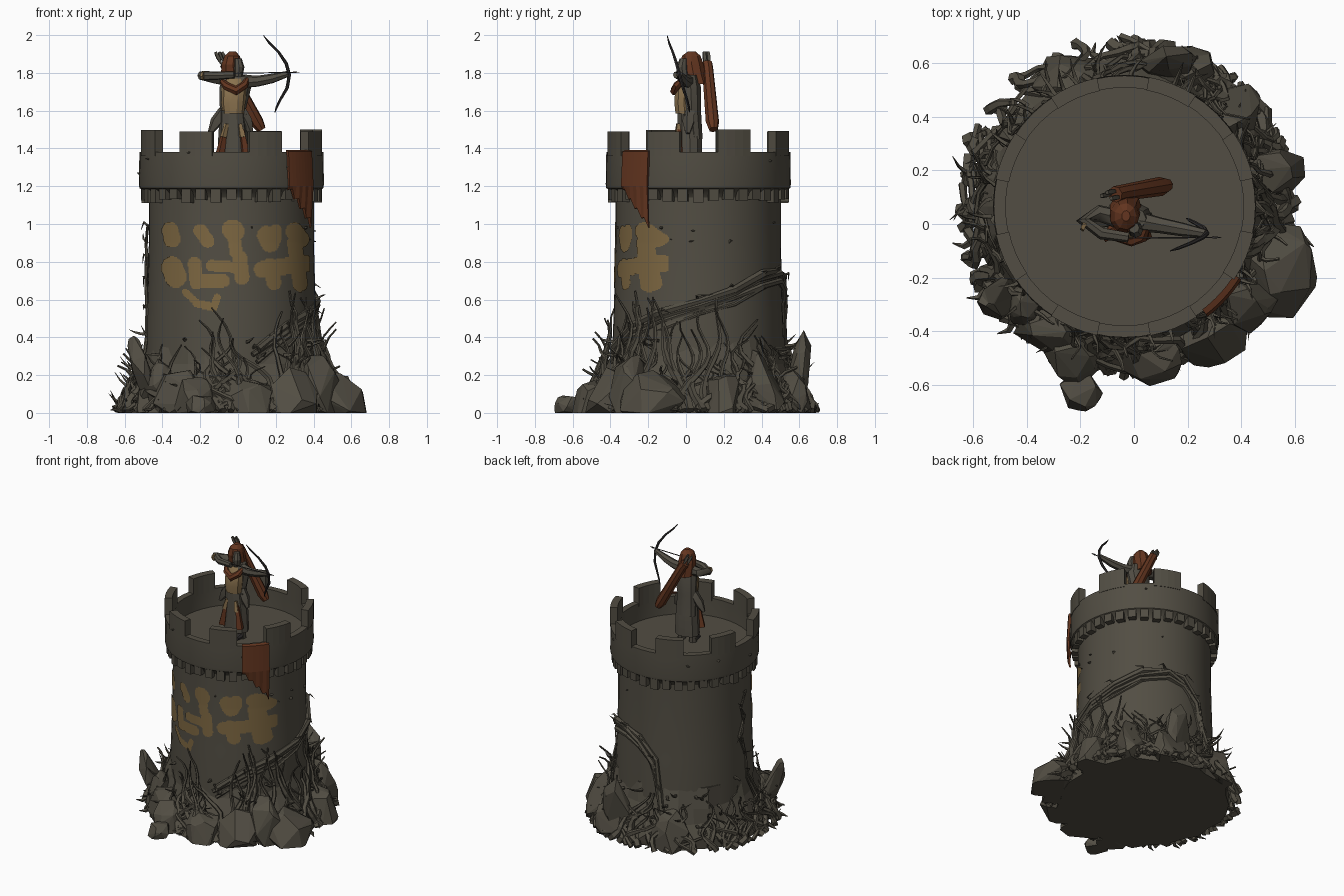
import bpy, bmesh, math, random
from mathutils import Vector

if "Cube" in bpy.data.objects:
    bpy.data.objects.remove(bpy.data.objects["Cube"])

random.seed(11)
U = random.uniform
CX, CY = -0.035, 0.065          # tower axis


def material(name, rgb):
    m = bpy.data.materials.new(name)
    m.diffuse_color = (*rgb, 1)
    m.use_nodes = True
    m.node_tree.nodes["Principled BSDF"].inputs["Base Color"].default_value = m.diffuse_color
    return m


STONE = material("stone", (.084, .075, .056))
ROCK = material("rock", (.084, .075, .056))
ROOT = material("root bark", (.083, .074, .055))
PAINT = material("ochre paint", (.205, .135, .053))
TAN = material("tan cloth", (.25, .165, .075))
RUST = material("rust cloth", (.125, .036, .014))
GREY = material("grey cloth", (.083, .074, .057))
DARK = material("dark wood", (.03, .027, .027))


def finish(bm, name, mat, smooth=None):
    bmesh.ops.recalc_face_normals(bm, faces=bm.faces)
    me = bpy.data.meshes.new(name)
    bm.to_mesh(me)
    bm.free()
    me.materials.append(mat)
    ob = bpy.data.objects.new(name, me)
    bpy.context.collection.objects.link(ob)
    if smooth:
        bpy.ops.object.select_all(action='DESELECT')
        ob.select_set(True)
        bpy.context.view_layer.objects.active = ob
        bpy.ops.object.shade_smooth_by_angle(angle=math.radians(smooth))
    return ob


def polar(deg, r, z):
    a = math.radians(deg)
    return Vector((CX + r * math.cos(a), CY + r * math.sin(a), z))


def skin(bm, rings, close=False):
    """Bridge vertex rings with quads and cap the ends."""
    n = len(rings[0])
    for a, b in list(zip(rings, rings[1:])) + ([(rings[-1], rings[0])] if close else []):
        for i in range(n):
            j = (i + 1) % n
            bm.faces.new((a[i], a[j], b[j], b[i]))
    if not close:
        bm.faces.new(rings[0])
        bm.faces.new(rings[-1])


def lathe(name, profile, mat, n, smooth=30, close=False, wobble=0):
    bm = bmesh.new()
    rings = [[bm.verts.new(polar(i * 360 / n, r + U(-wobble, wobble), z)) for i in range(n)]
             for r, z in profile]
    skin(bm, rings, close)
    return finish(bm, name, mat, smooth)


def loft(name, sections, mat, n=10, smooth=30):
    """Stacked ellipses (x, y, z, rx, ry)."""
    bm = bmesh.new()
    rings = [[bm.verts.new((x + rx * math.cos(2 * math.pi * i / n),
                            y + ry * math.sin(2 * math.pi * i / n), z)) for i in range(n)]
             for x, y, z, rx, ry in sections]
    skin(bm, rings)
    return finish(bm, name, mat, smooth)


def tube(bm, pts, radii, n=6):
    pts = [Vector(p) for p in pts]
    side = Vector((.31, .77, .55))
    rings = []
    for k, p in enumerate(pts):
        t = (pts[min(k + 1, len(pts) - 1)] - pts[max(k - 1, 0)]).normalized()
        side = (side - t * side.dot(t)).normalized()
        up = t.cross(side)
        ring = []
        for i in range(n):
            a = 2 * math.pi * i / n
            v = p + (side * math.cos(a) + up * math.sin(a)) * radii[k]
            v.z = max(v.z, 0)
            ring.append(bm.verts.new(v))
        rings.append(ring)
    skin(bm, rings)


def limb(name, pts, radii, mat, n=7, smooth=40):
    bm = bmesh.new()
    tube(bm, pts, radii, n)
    return finish(bm, name, mat, smooth)


def sector(bm, a0, a1, r0, r1, z0, z1, steps=4):
    """Curved block between two angles."""
    rings = []
    for i in range(steps + 1):
        a = a0 + (a1 - a0) * i / steps
        rings.append([bm.verts.new(polar(a, r, z))
                      for r, z in ((r0, z0), (r1, z0), (r1, z1), (r0, z1))])
    skin(bm, rings)


def boulder(bm, c, s, count=16, lean=(0, 0)):
    vs = []
    for _ in range(count):
        d = Vector((random.gauss(0, 1), random.gauss(0, 1), random.gauss(0, 1))).normalized()
        vs.append(bm.verts.new((c[0] + d.x * s[0] + lean[0] * d.z, c[1] + d.y * s[1] + lean[1] * d.z,
                                max(c[2] + d.z * s[2], 0))))
    res = bmesh.ops.convex_hull(bm, input=vs)
    junk = {g for g in res['geom_interior'] + res['geom_unused'] if isinstance(g, bmesh.types.BMVert)}
    bmesh.ops.delete(bm, geom=list(junk), context='VERTS')


# --- tower ---
lathe("tower_wall", [(.455, 0), (.455, .35), (.445, .6), (.437, .9), (.437, 1.2)], STONE, 48)
lathe("parapet", [(.437, 1.14), (.455, 1.17), (.487, 1.19), (.49, 1.21), (.487, 1.38), (.443, 1.38),
                  (.443, 1.2)], STONE, 48, close=True)
lathe("roof_floor", [(.446, 1.2), (.446, 1.25)], STONE, 48)

bm = bmesh.new()
for k in range(8):
    c = 22.5 + 45 * k + U(-1, 1)
    sector(bm, c - 11, c + 11, .44, .49, 1.36, 1.495 + U(-.01, .005))
finish(bm, "merlons", STONE)

bm = bmesh.new()
for k in range(36):
    sector(bm, 10 * k - 3.2, 10 * k + 3.2, .43, .48, 1.12 + U(-.01, .015), 1.2, 1)
finish(bm, "corbels", STONE)

# chipped stones on the wall
bm = bmesh.new()
for _ in range(16):
    z = U(.8, 1.4)
    boulder(bm, polar(U(0, 360), .487 if z > 1.2 else .436, z), (U(.01, .02), U(.01, .02), U(.005, .012)), 10)
finish(bm, "wall_chips", STONE)

# --- paint splashes: capsules x1, z1, x2, z2, radius kept from a fine curved sheet ---
SPLASH = [(-.36, .965, -.35, .92, .045), (-.20, .965, -.16, .91, .036), (-.03, .97, -.02, .96, .055),
          (-.02, .92, -.01, .85, .035), (.15, .94, .17, .90, .05), (.2, .97, .2, .92, .03),
          (.30, .96, .33, .92, .048), (-.35, .77, -.33, .72, .058),
          (-.23, .79, -.22, .69, .036), (-.20, .70, -.08, .70, .036), (-.14, .78, .0, .77, .03),
          (.01, .82, .02, .72, .04), (.13, .76, .36, .79, .045), (.17, .78, .19, .69, .04),
          (.30, .90, .33, .68, .04), (-.28, .64, -.22, .585, .018), (-.22, .58, -.13, .56, .022),
          (-.13, .56, -.11, .61, .02)]


def splashed(x, z):
    for x1, z1, x2, z2, r in SPLASH:
        dx, dz = x2 - x1, z2 - z1
        t = max(0, min(1, ((x - x1) * dx + (z - z1) * dz) / (dx * dx + dz * dz)))
        if math.hypot(x - x1 - t * dx, z - z1 - t * dz) < r:
            return True
    return False


bm = bmesh.new()
grid = [[bm.verts.new(polar(-160 + i * .7, .4415 + max(0, .9 - z) * .027, z)) for i in range(200)]
        for z in (.53 + .006 * j for j in range(83))]
for a, b in zip(grid, grid[1:]):
    for i in range(199):
        m = (a[i].co + b[i + 1].co) / 2
        if splashed(m.x, m.z):
            bm.faces.new((a[i], a[i + 1], b[i + 1], b[i]))
bmesh.ops.delete(bm, geom=[v for v in bm.verts if not v.link_faces], context='VERTS')
finish(bm, "paint_splashes", PAINT, 30)

# --- banner on the parapet, torn at a slant ---
bm = bmesh.new()
rows = []
for i in range(9):
    a = -53 + 21 * i / 8
    low = 1.19 - .2 * i / 8 + (.02 if i % 2 else -.01)
    rows.append([bm.verts.new(polar(a, r, z)) for r, z in
                 ((.48, 1.392), (.503, 1.385), (.513, 1.2), (.498 + .01 * (i % 2), low),
                  (.488, low), (.5, 1.2), (.483, 1.37))])
skin(bm, rows)
finish(bm, "banner", RUST)

# --- rocky foot ---
lathe("foot_mound", [(.565, 0), (.545, .07), (.51, .16), (.475, .26), (.44, .4)], ROCK, 30, None, wobble=.025)

bm = bmesh.new()
for c, s, lean in [((.545, -.17, .04), (.15, .19, .19), (-.03, 0)), ((.43, -.28, .12), (.12, .13, .2), (-.03, 0)),
                   ((.53, .2, .06), (.11, .1, .2), (-.04, 0)), ((-.2, -.62, .03), (.085, .08, .08), (0, 0)),
                   ((-.23, -.5, .05), (.12, .1, .15), (0, .03)), ((.04, -.5, .04), (.16, .1, .19), (0, .03)),
                   ((.13, .6, .2), (.11, .06, .24), (0, .03)), ((.17, .58, .08), (.15, .09, .18), (0, 0)),
                   ((-.25, .55, .08), (.15, .09, .2), (0, -.02)), ((-.5, -.28, .22), (.06, .08, .19), (-.06, -.02)),
                   ((-.42, -.3, .12), (.07, .08, .18), (.02, 0)), ((-.3, -.4, .06), (.15, .1, .18), (0, .02)),
                   ((.28, -.42, .05), (.15, .11, .2), (0, .03)), ((.34, .42, .12), (.14, .12, .24), (-.03, -.03)),
                   ((-.05, .55, .08), (.15, .08, .22), (0, -.02))]:
    boulder(bm, c, s, 26, lean)
for k in range(46):
    th = k * 7.9 + U(-4, 4)
    left = 130 < th < 215
    s = U(.035, .065) if left else U(.04, .075)
    boulder(bm, polar(th, U(.44, .49) if left else U(.48, .56), U(.0, .12)), (s, s, s * U(.8, 1.8)), 14)
finish(bm, "boulders", ROCK)


# --- roots and vines ---
def surface(z):
    return .447 + .13 * max(0, 1 - z / .45) ** 1.4


def root(bm, th, height, thick, flick):
    drift, ph, wig = U(-38, 30), U(0, 6), U(2, 6)
    out = U(.01, .05)
    pts, rad = [], []
    for k in range(12):
        t = k / 11
        z = .012 + height * t
        r = surface(z) + out * (1 - t) + .01 + U(-.006, .012)
        if t > .7:
            r += flick * ((t - .7) / .3) ** 1.5
        pts.append(polar(th + drift * t + wig * math.sin(ph + 8 * t), r, z))
        rad.append(thick * (1 - .85 * t) * U(.8, 1.2) + .0015)
    tube(bm, pts, rad, 5)


bm = bmesh.new()
for k in range(115):
    th = U(-100, 60) if k % 5 < 2 else U(0, 360)
    high = max(0, math.cos(math.radians(th + 25)))
    root(bm, th, U(.14, .36 + .3 * high), U(.012, .027), random.choice((0, 0, .04, .1)))
finish(bm, "climbing_roots", ROOT)

# thin twigs jutting out
bm = bmesh.new()
for k in range(60):
    th, z = U(0, 360), U(.02, .42)
    r, reach, lift, bend = surface(z), U(.05, .12), U(-.01, .1), U(-7, 7)
    tube(bm, [polar(th + bend * t * t, r + reach * t, z + lift * t * t) for t in (0, .35, .7, 1)],
         (.011, .009, .006, .001), 4)
finish(bm, "twigs", ROOT)

# large vine arch round the back, and a vine up the left wall
ARCH = [(-75, .34), (-50, .46), (-25, .53), (0, .6), (25, .66), (48, .73), (68, .76), (85, .72),
        (98, .6), (104, .4), (108, .2), (112, .02)]
LEFT = [(205, .02), (198, .2), (190, .4), (186, .55), (180, .7), (184, .82), (181, .9), (186, .99)]
bm = bmesh.new()
for path, copies, thick, spike in ((ARCH, 4, .023, .04), (LEFT, 2, .01, .01)):
    for c in range(copies):
        pts = [polar(a + U(-3, 3), surface(z) + U(0, .6 * thick), max(.01, z - c * .025 + U(-.012, .012)))
               for a, z in path]
        tube(bm, pts, [thick * (1 - .15 * c) * U(.6, 1.1) for _ in pts], 6)
    for a, z in path:
        tube(bm, [polar(a, .445, z), polar(a + U(-4, 4), .46 + spike / 2, z + .02),
                  polar(a + U(-9, 9), .47 + U(0, spike), z + U(-.04, .07))], (.009, .006, .001), 4)
finish(bm, "vine_arch_and_wall_vine", ROOT)

# ground tendrils that reach the outer limits
bm = bmesh.new()
for th, r in ((192, .655), (210, .68), (225, .67), (170, .6), (25, .63), (-25, .72), (-12, .72), (-50, .66),
              (-105, .68), (100, .62), (75, .63), (130, .64), (55, .64), (150, .6)):
    tube(bm, [polar(th - 5, .5, .12), polar(th, .56, .06), polar(th + 2, r - .04, .02), polar(th, r, .015)],
         (.024, .02, .012, .002), 5)
finish(bm, "ground_tendrils", ROOT)

# --- archer ---
for s in (-1, 1):
    limb("leg", [(-.025 + s * .045, .02, 1.25), (-.025 + s * .04, .015, 1.42), (-.02 + s * .03, .015, 1.58)],
         (.028, .032, .04), GREY)
    limb("boot", [(-.025 + s * .045, -.045, 1.265), (-.025 + s * .045, .03, 1.27)], (.015, .026), DARK)
    # coat tail and hanging cloth strip
    limb("coat_flap", [(-.03 + s * .045, .02, 1.6), (-.035 + s * .08, .015, 1.54), (-.04 + s * .11, .01, 1.48)],
         (.03, .034, .012), GREY, 5)
    limb("tan_trim", [(-.025 + s * .035, -.04, 1.53), (-.028 + s * .05, -.046, 1.46)], (.012, .018), TAN, 4)
    limb("rust_strip", [(-.025 + s * .045, -.038, 1.5), (-.028 + s * .072, -.04, 1.34)], (.013, .028), RUST, 4)
loft("coat", [(-.025, .02, 1.3, .088, .07), (-.025, .02, 1.45, .08, .068), (-.03, .01, 1.6, .066, .058)], GREY)
loft("tunic", [(-.025, -.008, 1.585, .056, .05), (-.025, -.01, 1.64, .064, .054), (-.02, -.008, 1.72, .066, .052),
               (-.015, .01, 1.77, .05, .04)], TAN)
loft("cloak_back", [(-.03, .045, 1.45, .075, .045), (-.028, .03, 1.6, .068, .052),
                    (-.015, .025, 1.72, .084, .058), (-.015, .02, 1.79, .06, .045)], GREY)
limb("scarf", [(-.085, -.01, 1.755), (-.06, -.045, 1.73), (-.01, -.058, 1.705), (.035, -.045, 1.735), (.05, -.01, 1.77)],
     (.014, .022, .026, .022, .012), RUST)
loft("hood", [(-.03, .05, 1.74, .062, .07), (-.035, .04, 1.79, .058, .064), (-.035, .03, 1.845, .056, .064),
              (-.032, .028, 1.89, .042, .05), (-.03, .03, 1.914, .016, .02)], RUST, 9, 20)
loft("face", [(.002, -.015, 1.78, .022, .03), (.006, -.022, 1.83, .028, .03), (.0, -.014, 1.875, .02, .02)], GREY, 8)
limb("draw_arm", [(-.06, .02, 1.765), (-.13, .04, 1.775), (-.19, .015, 1.785), (-.12, -.035, 1.785), (-.02, -.05, 1.79)],
     (.036, .032, .026, .023, .019), GREY)
limb("elbow_wrap", [(-.192, .0, 1.785), (-.178, -.006, 1.785)], (.023, .025), TAN)
limb("bow_arm", [(.02, .01, 1.755), (.1, -.005, 1.755), (.18, -.02, 1.77), (.265, -.035, 1.795)],
     (.038, .03, .026, .016), GREY)
limb("bow", [(.135, -.1, 1.998), (.165, -.09, 1.96), (.215, -.07, 1.91), (.255, -.05, 1.85), (.272, -.035, 1.79),
             (.26, -.015, 1.72), (.225, .005, 1.66), (.205, .015, 1.62), (.195, .02, 1.59)],
     (.002, .006, .007, .009, .009, .009, .007, .006, .002), DARK, 6)
limb("arrow", [(-.02, -.052, 1.798), (.29, -.05, 1.803), (.295, -.05, 1.803), (.325, -.05, 1.804)],
     (.003, .003, .006, .001), DARK, 4)
limb("quiver", [(-.07, .11, 1.85), (-.05, .115, 1.82), (.1, .14, 1.54), (.125, .145, 1.5)],
     (.031, .03, .036, .024), RUST, 8)
for dx, dy in ((-.02, 0), (0, .012), (.015, -.01)):
    limb("spare_arrow", [(-.065 + dx, .11 + dy, 1.84), (-.085 + dx, .108 + dy, 1.88), (-.1 + dx, .105 + dy, 1.91)],
         (.004, .013, .009), GREY, 4)
